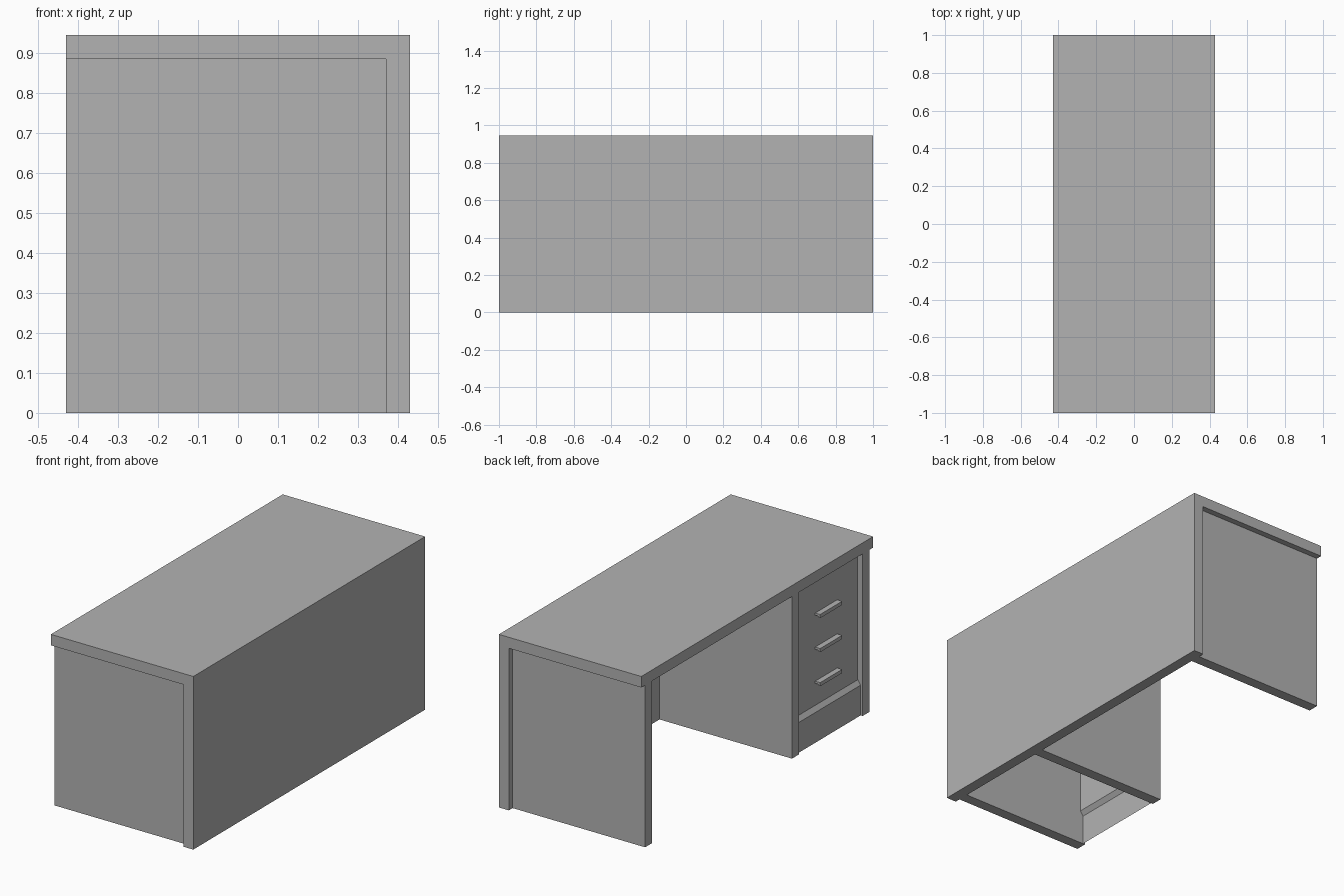
import bpy
import bmesh

cube = bpy.data.objects.get("Cube")
if cube:
    bpy.data.objects.remove(cube, do_unlink=True)

# Single grey finish
grey = bpy.data.materials.new("desk grey")
grey.use_nodes = True
colour = (0.45, 0.45, 0.45, 1)
grey.diffuse_color = colour
grey.node_tree.nodes["Principled BSDF"].inputs["Base Color"].default_value = colour

LEFT, RIGHT, TOP, BOARD = -0.43, 0.43, 0.945, 0.06
UNDER = TOP - BOARD          # underside of the desktop
BACK = RIGHT - BOARD         # inner face of the modesty panel


def extrude_profile(name, points, y0, y1, closed=True):
    """Extrude an x-z profile along y; open profiles give a thin sheet."""
    bm = bmesh.new()
    near = [bm.verts.new((x, y0, z)) for x, z in points]
    far = [bm.verts.new((x, y1, z)) for x, z in points]
    n = len(points)
    for i in range(n if closed else n - 1):
        j = (i + 1) % n
        bm.faces.new((near[i], near[j], far[j], far[i]))
    if closed:
        bm.faces.new(near)
        bm.faces.new(far[::-1])
        bmesh.ops.recalc_face_normals(bm, faces=bm.faces)
    mesh = bpy.data.meshes.new(name)
    bm.to_mesh(mesh)
    bm.free()
    mesh.materials.append(grey)
    obj = bpy.data.objects.new(name, mesh)
    bpy.context.collection.objects.link(obj)
    return obj


# Desktop and full-width modesty panel as one L-shaped board
extrude_profile("desktop_and_modesty_panel",
                [(LEFT, UNDER), (BACK, UNDER), (BACK, 0),
                 (RIGHT, 0), (RIGHT, TOP), (LEFT, TOP)], -1, 1)

# Upright panels: both ends and the inner side of the drawer pedestal
panel = [(LEFT, 0), (BACK, 0), (BACK, UNDER), (LEFT, UNDER)]
for name, y in (("drawer_end_panel", -0.97),
                ("pedestal_inner_panel", -0.36),
                ("open_end_panel", 0.907)):
    extrude_profile(name, panel, y, y + BOARD)

# Recessed drawer front with a sloped step out to the plinth
FACE = LEFT + 0.03
PLINTH = LEFT + 0.012
extrude_profile("drawer_front",
                [(PLINTH, 0), (PLINTH, 0.165), (FACE, 0.19), (FACE, UNDER)],
                -0.36, -0.91, closed=False)

# Three lipped drawer pulls
for i in range(3):
    z = 0.694 - i * 0.186
    extrude_profile(f"drawer_handle_{i + 1}",
                    [(FACE, z), (FACE - 0.03, z), (FACE - 0.03, z - 0.02),
                     (FACE - 0.022, z - 0.02), (FACE - 0.018, z - 0.012),
                     (FACE, z - 0.012)], -0.733, -0.543)
